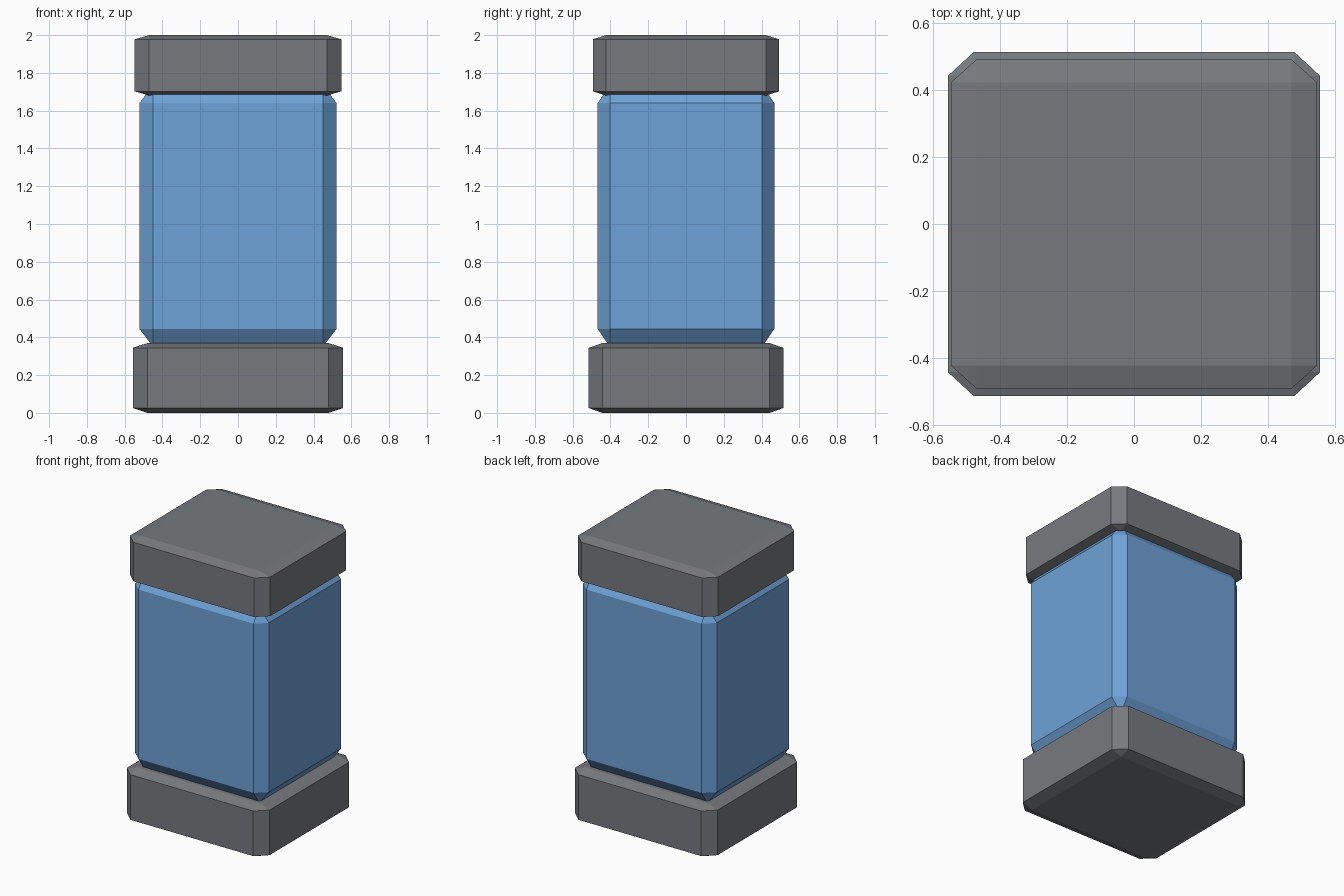
import bpy
import bmesh
from mathutils import Vector

default = bpy.data.objects.get("Cube")
if default:
    bpy.data.objects.remove(default, do_unlink=True)


def make_material(name, rgb):
    mat = bpy.data.materials.new(name)
    mat.use_nodes = True
    mat.diffuse_color = (*rgb, 1)
    mat.node_tree.nodes["Principled BSDF"].inputs["Base Color"].default_value = (*rgb, 1)
    return mat


def bevelled_block(name, half_x, half_y, bottom, top, mat):
    """Unit cube with a one-step bevel, stretched so the bevel stretches along."""
    bm = bmesh.new()
    bmesh.ops.create_cube(bm, size=1)
    bmesh.ops.bevel(bm, geom=bm.edges[:], offset=0.07, offset_type='OFFSET',
                    segments=1, affect='EDGES')
    bmesh.ops.scale(bm, vec=Vector((2 * half_x, 2 * half_y, top - bottom)), verts=bm.verts)
    bmesh.ops.translate(bm, vec=Vector((0, 0, (top + bottom) / 2)), verts=bm.verts)
    bmesh.ops.recalc_face_normals(bm, faces=bm.faces)
    mesh = bpy.data.meshes.new(name)
    bm.to_mesh(mesh)
    bm.free()
    mesh.materials.append(mat)
    obj = bpy.data.objects.new(name, mesh)
    bpy.context.collection.objects.link(obj)
    return obj


grey = make_material("dark grey", (0.184, 0.194, 0.209))
blue = make_material("blue", (0.155, 0.361, 0.679))

# Base, central body and cap; the body ends are sunk into the grey blocks
bevelled_block("base", 0.557, 0.515, 0, 0.37, grey)
bevelled_block("body", 0.522, 0.468, 0.348, 1.737, blue)
bevelled_block("cap", 0.547, 0.493, 1.68, 2, grey)
